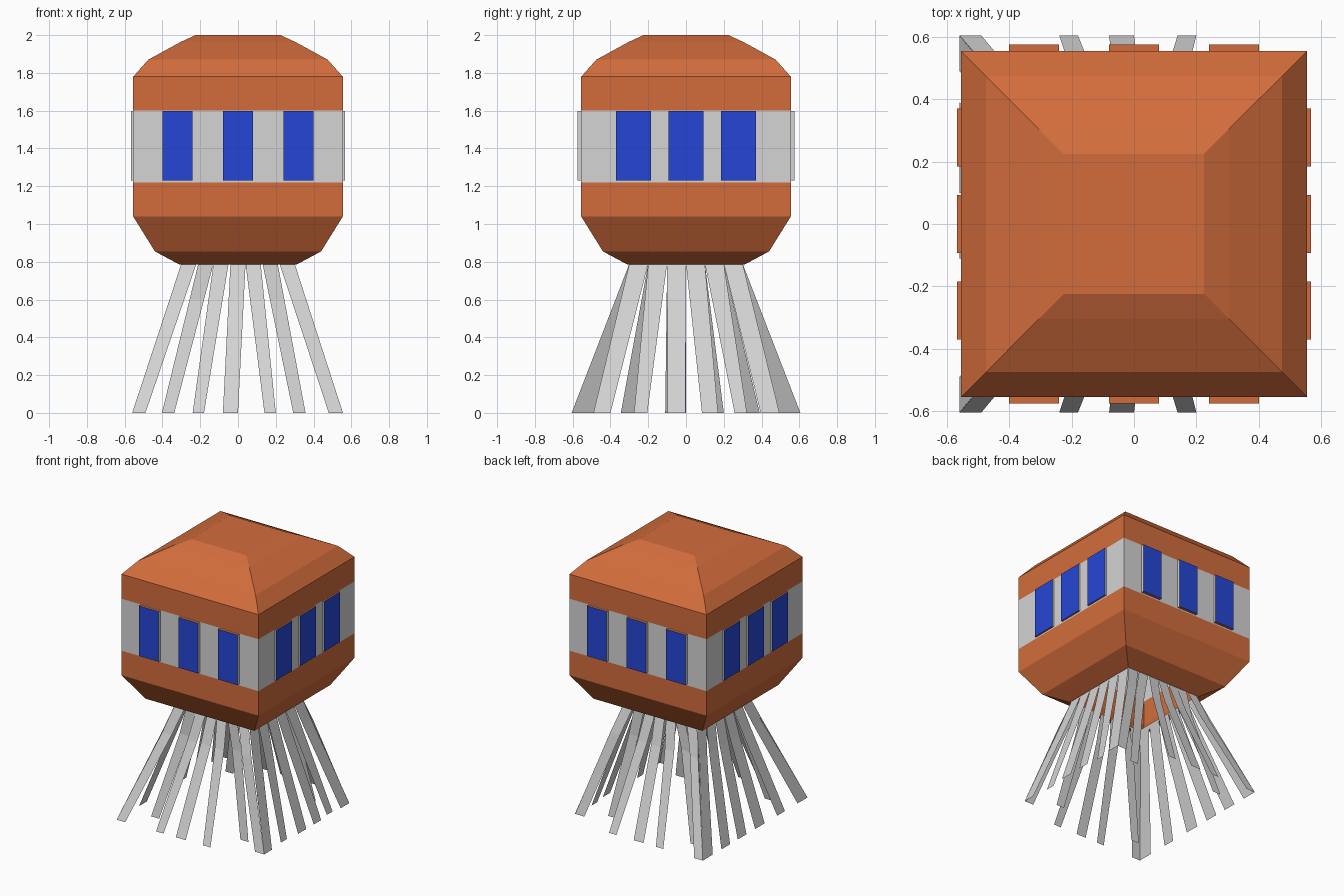
import bpy
from mathutils import Vector

if "Cube" in bpy.data.objects:
    bpy.data.objects.remove(bpy.data.objects["Cube"])


def material(name, rgb):
    m = bpy.data.materials.new(name)
    m.diffuse_color = (*rgb, 1)
    m.use_nodes = True
    m.node_tree.nodes["Principled BSDF"].inputs["Base Color"].default_value = m.diffuse_color
    return m


MATS = [material("orange", (0.65, 0.152, 0.045)),
        material("light_grey", (0.66, 0.66, 0.66)),
        material("blue", (0.018, 0.062, 0.66))]
ORANGE, GREY, BLUE = range(3)


def make(name, verts, faces, colours):
    me = bpy.data.meshes.new(name)
    me.from_pydata([tuple(v) for v in verts], [], faces)
    for m in MATS:
        me.materials.append(m)
    for p, c in zip(me.polygons, colours):
        p.material_index = c
    ob = bpy.data.objects.new(name, me)
    bpy.context.collection.objects.link(ob)
    return ob


# outward normals of the four sides
SIDES = {"front": (0, -1), "right": (1, 0), "back": (0, 1), "left": (-1, 0)}


def place(side, lat, out, z):
    """Point at a world sideways position, pushed outward from the centre."""
    nx, ny = SIDES[side]
    return Vector((nx * out + abs(ny) * lat, ny * out + abs(nx) * lat, z))


def span(side, centre, width):
    """Left and right limits, ordered so that faces point outward."""
    a, b = centre - width / 2, centre + width / 2
    return (a, b) if side in ("front", "right") else (b, a)


# hood: stacked square rings, open underneath
PROFILE = [(0.31, 0.785), (0.44, 0.855), (0.555, 1.04), (0.555, 1.22), (0.555, 1.60),
           (0.555, 1.78), (0.475, 1.87), (0.305, 1.963), (0.225, 2.0)]
verts, faces, cols = [], [], []
for h, z in PROFILE:
    verts += [(-h, -h, z), (h, -h, z), (h, h, z), (-h, h, z)]
for i in range(len(PROFILE) - 1):
    for k in range(4):
        a, b = 4 * i + k, 4 * i + (k + 1) % 4
        faces.append((a, b, b + 4, a + 4))
        cols.append(GREY if PROFILE[i][1] == 1.22 else ORANGE)
n = len(verts)
faces.append((n - 4, n - 3, n - 2, n - 1))
cols.append(ORANGE)
make("hood", verts, faces, cols)

# raised windows: blue face, grey sides, orange top and bottom
for side in SIDES:
    long_side = side in ("front", "back")
    step, width, out = (0.32, 0.16, 0.575) if long_side else (0.277, 0.185, 0.567)
    for i in (-1, 0, 1):
        a, b = span(side, i * step, width)
        v = [place(side, lat, o, z) for o in (0.555, out)
             for lat, z in ((a, 1.23), (b, 1.23), (b, 1.597), (a, 1.597))]
        f = [(4, 5, 6, 7), (0, 1, 5, 4), (1, 2, 6, 5), (2, 3, 7, 6), (3, 0, 4, 7)]
        make(f"{side}_window_{i + 2}", v, f, [BLUE, ORANGE, GREY, ORANGE, GREY])

# hanging ribbons: (top centre, bottom centre, bottom width, bottom outward reach)
LONG = [(-0.26, -0.525, 0.07, 0.605), (-0.17, -0.37, 0.065, 0.43),
        (-0.09, -0.21, 0.06, 0.605), (0.0, -0.04, 0.08, 0.605),
        (0.08, 0.17, 0.06, 0.605), (0.17, 0.325, 0.065, 0.39),
        (0.26, 0.518, 0.075, 0.49)]
RIGHT = [(-0.25, -0.445, 0.09, 0.555), (-0.15, -0.24, 0.07, 0.54),
         (-0.05, -0.05, 0.095, 0.555), (0.05, 0.127, 0.085, 0.555),
         (0.15, 0.29, 0.065, 0.54), (0.25, 0.445, 0.10, 0.555)]
LEFT = [(-0.25, -0.548, 0.115, 0.56), (-0.15, -0.30, 0.09, 0.56),
        (-0.05, -0.055, 0.11, 0.56), (0.05, 0.15, 0.10, 0.56),
        (0.15, 0.34, 0.10, 0.56), (0.25, 0.548, 0.115, 0.56)]
FRINGE = {"front": LONG, "back": LONG, "right": RIGHT, "left": LEFT}

for side, ribbons in FRINGE.items():
    top_width = 0.08 if ribbons is LONG else 0.10
    for i, (top, foot, width, reach) in enumerate(ribbons):
        knee = 0.36 if reach > 0.45 else 0.31
        t = 0.24
        rungs = [(foot, width, reach, 0.0),
                 (top + t * (foot - top), top_width + t * (width - top_width), knee, 0.6),
                 (top, top_width, 0.303, 0.79)]
        v = []
        for c, w, out, z in rungs:
            v += [place(side, lat, out, z) for lat in span(side, c, w)]
        make(f"{side}_ribbon_{i + 1}", v, [(0, 1, 3, 2), (2, 3, 5, 4)], [GREY, GREY])
